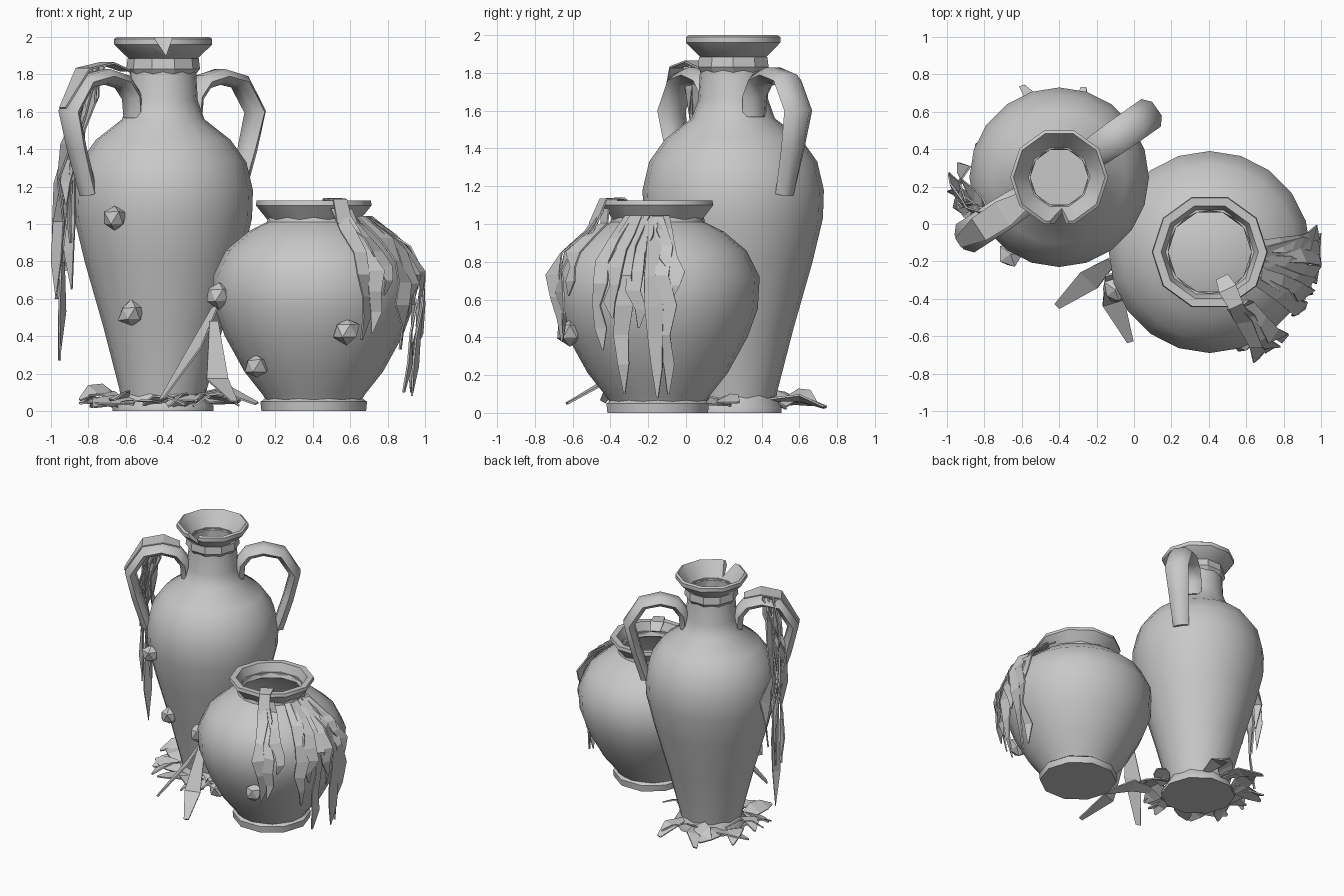
import bpy, bmesh, math, random
from mathutils import Vector

rng = random.Random(4)
if "Cube" in bpy.data.objects:
    bpy.data.objects.remove(bpy.data.objects["Cube"])

clay = bpy.data.materials.new("plain grey")
clay.use_nodes = True
grey = (0.58, 0.58, 0.58, 1)
clay.diffuse_color = grey
clay.node_tree.nodes["Principled BSDF"].inputs["Base Color"].default_value = grey

TALL = Vector((-0.4, 0.25, 0))
ROUND = Vector((0.405, -0.15, 0))


def finish(name, bm, loc=(0, 0, 0), smooth=None):
    bmesh.ops.recalc_face_normals(bm, faces=bm.faces)
    mesh = bpy.data.meshes.new(name)
    bm.to_mesh(mesh)
    bm.free()
    mesh.materials.append(clay)
    ob = bpy.data.objects.new(name, mesh)
    ob.location = loc
    bpy.context.collection.objects.link(ob)
    bpy.ops.object.select_all(action='DESELECT')
    ob.select_set(True)
    bpy.context.view_layer.objects.active = ob
    if smooth:
        bpy.ops.object.shade_smooth_by_angle(angle=math.radians(smooth))
    return ob


def lathe(name, profile, loc, sides, closed=False, smooth=38):
    """Spin (radius, height) points about the vertical axis."""
    bm = bmesh.new()
    vs = [bm.verts.new((r, 0, z)) for r, z in profile]
    edges = [bm.edges.new(p) for p in zip(vs, vs[1:])]
    if closed:
        edges.append(bm.edges.new((vs[-1], vs[0])))
    bmesh.ops.spin(bm, geom=vs + edges, cent=(0, 0, 0), axis=(0, 0, 1),
                   angle=2 * math.pi, steps=sides, use_duplicate=False)
    bmesh.ops.remove_doubles(bm, verts=bm.verts, dist=0.0005)
    return finish(name, bm, loc, smooth)


def hollow(outer, wall=0.018):
    """Closed vessel section: outside going up, inside coming back down."""
    inner = [(r - wall, z) for r, z in reversed(outer[1:])]
    floor = outer[0][1] + wall
    return [(0, outer[0][1])] + outer + inner + [(outer[0][0] - wall, floor), (0, floor)]


def radius_at(profile, z):
    for (r0, z0), (r1, z1) in zip(profile, profile[1:]):
        if z0 <= z <= z1:
            return r0 + (r1 - r0) * (z - z0) / (z1 - z0)
    return profile[0][0] if z < profile[0][1] else profile[-1][0]


def polar(deg, r, z=0.0):
    a = math.radians(deg)
    return Vector((r * math.cos(a), r * math.sin(a), z))


def ribbon(name, points, sides, widths, thick=0.01):
    """Flat blade along points; each station has a side vector and a width."""
    bm = bmesh.new()
    rows = []
    for p, s, w in zip(points, sides, widths):
        h = s.normalized() * w / 2
        rows.append((bm.verts.new(p - h), bm.verts.new(p + h)))
    for (a, b), (c, d) in zip(rows, rows[1:]):
        bm.faces.new((a, b, d, c))
    ob = finish(name, bm)
    mod = ob.modifiers.new("thickness", 'SOLIDIFY')
    mod.thickness = thick
    mod.offset = 0


# Tall jar
tall_body = [(0.22, 0.04), (0.235, 0.12), (0.32, 0.45), (0.42, 0.8), (0.475, 1.03),
             (0.48, 1.18), (0.445, 1.33), (0.36, 1.45), (0.22, 1.56), (0.185, 1.66),
             (0.172, 1.88)]
lathe("tall_jar_body", hollow(tall_body), TALL, 20)
lathe("tall_jar_foot", [(0, 0), (0.27, 0), (0.27, 0.025), (0.225, 0.1), (0, 0.1)], TALL, 10)
lathe("tall_jar_collar", [(0.16, 1.8), (0.175, 1.8), (0.197, 1.83), (0.19, 1.885),
                          (0.16, 1.885)], TALL, 10, True, 25)
lip = lathe("tall_jar_lip", [(0.154, 1.87), (0.175, 1.875), (0.262, 1.96), (0.262, 1.99),
                             (0.245, 2.0)], TALL, 10, True)

# Chip cut from the tall lip
bm = bmesh.new()
near, far = [[bm.verts.new((x, y, z)) for x, z in ((-0.07, 2.03), (0.06, 2.03), (0.015, 1.9))]
             for y in (-0.32, -0.1)]
bm.faces.new(near)
bm.faces.new(far)
for i in range(3):
    j = (i + 1) % 3
    bm.faces.new((near[i], near[j], far[j], far[i]))
cutter = finish("chip_cutter", bm, TALL)
cutter.hide_render = True
chip = lip.modifiers.new("chip", 'BOOLEAN')
chip.operation = 'DIFFERENCE'
chip.object = cutter
bpy.context.view_layer.objects.active = lip
bpy.ops.object.modifier_apply(modifier="chip")
bpy.data.objects.remove(cutter)

# Two strap handles, broad at the top and narrowing to the shoulder
handle_path = [(0.19, 1.57), (0.2, 1.68), (0.26, 1.76), (0.37, 1.79), (0.5, 1.76),
               (0.6, 1.6), (0.55, 1.4), (0.475, 1.16)]
half_widths = (0.075, 0.08, 0.085, 0.09, 0.09, 0.09, 0.075, 0.06)
for name, turn in (("left_handle", 35), ("right_handle", 213)):
    out, side = polar(turn, 1), polar(turn + 90, 1)
    bm = bmesh.new()
    rings = []
    for i, (r, z) in enumerate(handle_path):
        a = handle_path[max(i - 1, 0)]
        b = handle_path[min(i + 1, len(handle_path) - 1)]
        along = (out * (b[0] - a[0]) + Vector((0, 0, b[1] - a[1]))).normalized()
        normal = side.cross(along)
        centre = out * r + Vector((0, 0, z))
        rings.append([bm.verts.new(centre + side * half_widths[i] * math.cos(k * math.pi / 3)
                                   + normal * 0.045 * math.sin(k * math.pi / 3))
                      for k in range(6)])
    for lo, hi in zip(rings, rings[1:]):
        for k in range(6):
            n = (k + 1) % 6
            bm.faces.new((lo[k], lo[n], hi[n], hi[k]))
    bm.faces.new(rings[0])
    bm.faces.new(rings[-1])
    finish(name, bm, TALL, 50)

# Round pot
round_body = [(0.25, 0.05), (0.275, 0.09), (0.37, 0.21), (0.475, 0.4), (0.53, 0.55),
              (0.54, 0.72), (0.47, 0.86), (0.35, 0.96), (0.25, 1.01), (0.24, 1.06)]
lathe("round_pot_body", hollow(round_body), ROUND, 20)
lathe("round_pot_foot", [(0, 0), (0.28, 0), (0.285, 0.05), (0.25, 0.075), (0, 0.075)], ROUND, 10)
lathe("round_pot_lip", [(0.222, 1.02), (0.245, 1.02), (0.31, 1.1), (0.305, 1.125),
                        (0.26, 1.125)], ROUND, 10, True)

# Barnacles stuck to the fronts of both vessels
for i, (base, prof, x, z) in enumerate((
        (TALL, tall_body, -0.66, 1.03), (TALL, tall_body, -0.57, 0.52),
        (ROUND, round_body, -0.1, 0.62), (ROUND, round_body, 0.58, 0.43),
        (ROUND, round_body, 0.1, 0.24))):
    r = radius_at(prof, z) + 0.01
    dx = max(-r * 0.95, min(r, x - base.x))
    bm = bmesh.new()
    bmesh.ops.create_icosphere(bm, subdivisions=1, radius=0.075)
    for v in bm.verts:
        v.co *= rng.uniform(0.8, 1.1)
    finish(f"barnacle_{i + 1}", bm, (base.x + dx, base.y - math.sqrt(r * r - dx * dx), z))


def strand(name, base, drape, a0, a1, z0, z1, width, off, twist=30):
    """Weed draped over a vessel, hanging almost straight below its widest part."""
    taper = (0.7, 1, 0.8, 1.1, 0.9, 0.7, 0.1)
    pts, sides, reach = [], [], 0
    for i in range(len(taper)):
        t = i / (len(taper) - 1)
        z = z0 + (z1 - z0) * t
        reach = max(reach - 0.02, radius_at(drape, z))
        a = a0 + (a1 - a0) * min(1, t * 1.5) + rng.uniform(-2, 2)
        pts.append(base + polar(a, reach + off + rng.uniform(-0.01, 0.015), z))
        sides.append(polar(a + 90 + rng.uniform(-twist, twist), 1))
    ribbon(name, pts, sides, [width * k for k in taper])


# Weed on the side of the round pot
for i, (a0, a1, z1) in enumerate(((-30, -33, 0.33), (-22, -25, 0.5), (-16, -19, 0.1),
                                  (-9, -11, 0.45), (-4, -2, 0.08), (2, 5, 0.1),
                                  (5, 9, 0.6))):
    strand(f"side_weed_{i + 1}", ROUND, round_body, a0, a1, 1.04, z1, 0.09, 0.04)

# Weed over the front lip of the round pot
for i, (a0, a1, z1) in enumerate(((-66, -62, 0.38), (-63, -57, 0.42), (-58, -50, 0.62))):
    strand(f"front_weed_{i + 1}", ROUND, round_body, a0, a1, 1.08, z1, 0.085, 0.075)
over = [polar(-64, r, z) + ROUND for r, z in ((0.15, 1.09), (0.22, 1.135), (0.32, 1.13), (0.38, 1.0))]
ribbon("lip_weed", over, [polar(26, 1)] * 4, (0.07, 0.1, 0.08, 0.09))

# Weed hanging from the handle of the tall jar, in an outer and an inner layer
drape = [(0.52, 0.2), (0.51, 1.3), (0.45, 1.55), (0.4, 1.85)]
for i, (a1, z1, off) in enumerate(((176, 0.75, 0.0), (180, 0.6, 0.05), (184, 0.27, 0.02),
                                   (188, 0.6, 0.06), (193, 0.9, 0.0), (198, 1.1, 0.04),
                                   (190, 0.65, -0.01))):
    strand(f"handle_weed_{i + 1}", TALL, drape, 209, a1, 1.84, z1, 0.085, off, 60)
top = [polar(213, r, z) + TALL for r, z in ((0.24, 1.82), (0.36, 1.86), (0.51, 1.83), (0.64, 1.62))]
ribbon("handle_wrap", top, [polar(303, 1)] * 4, (0.1, 0.15, 0.14, 0.06))

# Broad curling leaves lying around the foot of the tall jar
for i in range(18):
    a = 95 + i * 15 + rng.uniform(-6, 6)
    lean = (-1) ** i * rng.uniform(40, 70)
    start = TALL + polar(a, 0.25, rng.uniform(0.02, 0.06))
    length = rng.uniform(0.22, 0.3)
    run = polar(a + lean, 1)
    side = polar(a + lean + 90, 1, rng.uniform(-0.6, 0.6))
    rise = rng.uniform(0.01, 0.07)
    pts = [start + run * length * t + Vector((0, 0, rise * math.sin(t * 3.1)))
           for t in (0, 0.35, 0.7, 1)]
    ribbon(f"ground_leaf_{i + 1}", pts, [side] * 4, (0.07, 0.12, 0.1, 0.015))

# Back leaves and the tall blades between the vessels
blades = (
    ("back_leaf_1", ((-0.42, 0.47, 0.06), (-0.5, 0.62, 0.07), (-0.6, 0.74, 0.03)), (1, 0.4, 0.2), 0.1),
    ("back_leaf_2", ((-0.3, 0.45, 0.07), (-0.28, 0.6, 0.08), (-0.27, 0.73, 0.03)), (1, 0, 0.3), 0.1),
    ("gap_blade_1", ((-0.12, -0.2, 0.56), (-0.24, -0.3, 0.32), (-0.41, -0.44, 0.06)), (0.6, -0.6, 0.3), 0.13),
    ("gap_blade_2", ((-0.13, -0.27, 0.48), (-0.11, -0.42, 0.17), (-0.02, -0.63, 0.05)), (1, 0.3, 0), 0.12),
    ("gap_blade_3", ((-0.25, 0.0, 0.08), (-0.08, -0.1, 0.12), (0.1, -0.2, 0.04)), (0.5, 0.8, 0.2), 0.12),
)
for name, pts, side, w in blades:
    ribbon(name, [Vector(p) for p in pts], [Vector(side)] * 3, (w * 0.4, w, w * 0.3))
